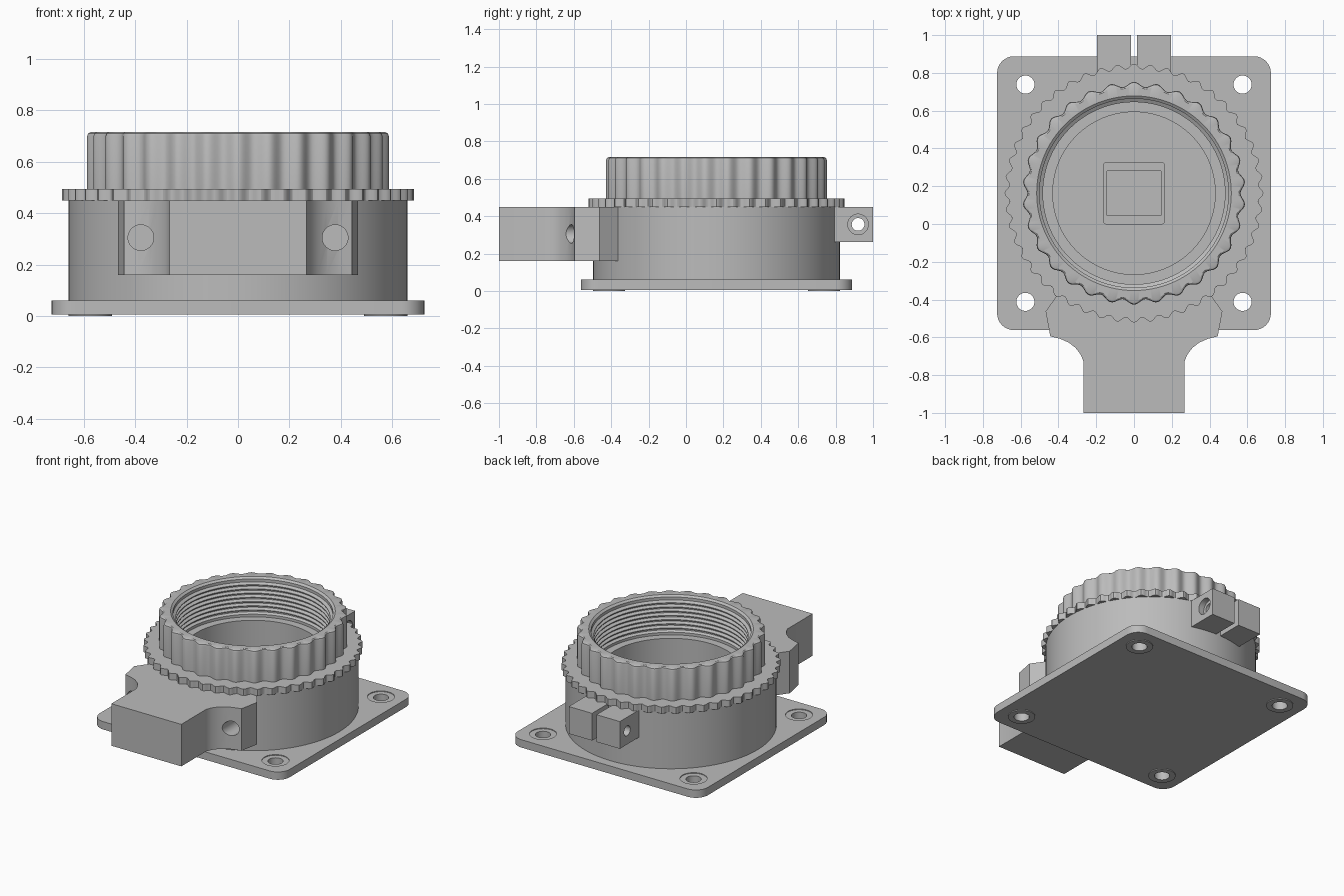
import bpy, bmesh
from math import cos, sin, pi, radians
from mathutils import Matrix, Vector

cube = bpy.data.objects.get("Cube")
if cube:
    bpy.data.objects.remove(cube, do_unlink=True)

CY = 0.163          # centre line of the round parts
grey = bpy.data.materials.new("neutral grey")
grey.use_nodes = True
grey.diffuse_color = (0.5, 0.5, 0.5, 1)
grey.node_tree.nodes["Principled BSDF"].inputs["Base Color"].default_value = (0.5, 0.5, 0.5, 1)


def finish(name, bm):
    bmesh.ops.recalc_face_normals(bm, faces=bm.faces)
    mesh = bpy.data.meshes.new(name)
    bm.to_mesh(mesh)
    bm.free()
    ob = bpy.data.objects.new(name, mesh)
    bpy.context.collection.objects.link(ob)
    mesh.materials.append(grey)
    return ob


def prism(name, outline, z0, z1):
    bm = bmesh.new()
    base = bm.faces.new([bm.verts.new((x, y, z0)) for x, y in outline])
    top = bmesh.ops.extrude_face_region(bm, geom=[base])["geom"]
    verts = [v for v in top if isinstance(v, bmesh.types.BMVert)]
    bmesh.ops.translate(bm, verts=verts, vec=(0, 0, z1 - z0))
    return finish(name, bm)


def rounded(w, h, r, steps=8):
    """Rounded rectangle outline around the centre line."""
    pts = []
    for k, (sx, sy) in enumerate([(1, 1), (-1, 1), (-1, -1), (1, -1)]):
        for i in range(steps + 1):
            a = (k + i / steps) * pi / 2
            pts.append((sx * (w - r) + r * cos(a), CY + sy * (h - r) + r * sin(a)))
    return pts


def lathe(name, profile, segments, teeth=0):
    """Closed ring; profile points are (radius, z, tooth depth)."""
    bm = bmesh.new()
    rings = []
    for i in range(segments):
        a = 2 * pi * i / segments - pi / 2
        wave = (1 - cos(teeth * (a + pi / 2))) / 2
        rings.append([bm.verts.new(((r - d * wave) * cos(a), CY + (r - d * wave) * sin(a), z))
                      for r, z, d in profile])
    n = len(profile)
    for i, ring in enumerate(rings):
        nxt = rings[(i + 1) % segments]
        for j in range(n):
            bm.faces.new((ring[j], nxt[j], nxt[(j + 1) % n], ring[(j + 1) % n]))
    return finish(name, bm)


def cylinder(name, centre, r, depth, axis="Z"):
    bm = bmesh.new()
    turn = {"X": Matrix.Rotation(pi / 2, 4, "Y"), "Y": Matrix.Rotation(pi / 2, 4, "X"),
            "Z": Matrix.Identity(4)}[axis]
    bmesh.ops.create_cone(bm, cap_ends=True, segments=32, radius1=r, radius2=r, depth=depth,
                          matrix=Matrix.Translation(Vector(centre)) @ turn)
    return finish(name, bm)


def cut(ob, centre, r, depth, axis="Z", operation="DIFFERENCE"):
    tool = cylinder("cutter", centre, r, depth, axis)
    tool.hide_render = True
    mod = ob.modifiers.new("cut", "BOOLEAN")
    mod.operation = operation
    mod.solver = "EXACT"
    mod.object = tool
    bpy.context.view_layer.objects.active = ob
    bpy.ops.object.modifier_apply(modifier=mod.name)
    bpy.data.objects.remove(tool, do_unlink=True)


parts = []

# Base plate with four recessed screw holes and feet underneath
plate = prism("base_plate", rounded(0.725, 0.725, 0.09), 0.006, 0.06)
for sx in (-1, 1):
    for sy in (-1, 1):
        x, y = sx * 0.575, CY + sy * 0.575
        cut(plate, (x, y, 0.01), 0.085, 0.02, operation="UNION")
        cut(plate, (x, y, 0.065), 0.085, 0.02)
        cut(plate, (x, y, 0.03), 0.048, 0.2)
parts.append(plate)

# Cylindrical housing, open at the top
parts.append(lathe("housing", [(0.66, 0.055, 0), (0.66, 0.452, 0), (0.43, 0.452, 0), (0.43, 0.055, 0)], 128))

# Sensor on the floor of the housing
parts.append(prism("sensor_board", rounded(0.165, 0.165, 0.02), 0.055, 0.07))
parts.append(prism("sensor_chip", rounded(0.145, 0.12, 0.004, 2), 0.07, 0.078))

# Toothed adjusting flange
parts.append(lathe("toothed_flange", [(0.685, 0.45, 0.026), (0.685, 0.495, 0.026),
                                      (0.5, 0.495, 0), (0.5, 0.45, 0)], 480, 48))

# Scalloped grip ring with an internal thread
ring = [(0.59, 0.49, 0.026), (0.59, 0.7, 0.026), (0.586, 0.711, 0.024), (0.575, 0.716, 0.02),
        (0.515, 0.716, 0), (0.5, 0.705, 0), (0.5, 0.685, 0)]
for i in range(7):
    z = 0.68 - i * 0.029
    ring += [(0.482, z - 0.006, 0), (0.482, z - 0.012, 0), (0.502, z - 0.018, 0), (0.502, z - 0.026, 0)]
ring += [(0.482, 0.47, 0), (0.482, 0.45, 0), (0.53, 0.45, 0), (0.53, 0.49, 0)]
parts.append(lathe("grip_ring", ring, 360, 30))

# Front mounting block with concave shoulders and two screw holes
half = [(0.395, -0.36), (0.468, -0.463), (0.443, -0.595), (0.39, -0.608), (0.345, -0.628),
        (0.31, -0.655), (0.283, -0.69), (0.267, -0.728), (0.267, -1.0)]
block = prism("mounting_block", half + [(-x, y) for x, y in reversed(half)], 0.16, 0.45)
for sx in (-1, 1):
    cut(block, (sx * 0.378, -0.6, 0.305), 0.05, 0.3, "Y")
parts.append(block)

# Rear clamp lugs, drilled crosswise with a countersunk screw seat on the left
for name, x0, x1 in (("right_clamp_lug", -0.195, -0.017), ("left_clamp_lug", 0.017, 0.195)):
    lug = prism(name, [(x0, 0.74), (x1, 0.74), (x1, 1.0), (x0, 1.0)], 0.262, 0.45)
    cut(lug, (0, 0.92, 0.356), 0.034, 0.6, "X")
    if x0 > 0:
        cut(lug, (0.2, 0.92, 0.356), 0.055, 0.09, "X")
    parts.append(lug)

# Smooth shading with sharp edges kept
bpy.ops.object.select_all(action="DESELECT")
for ob in parts:
    ob.select_set(True)
bpy.context.view_layer.objects.active = parts[0]
bpy.ops.object.shade_smooth_by_angle(angle=radians(30))
